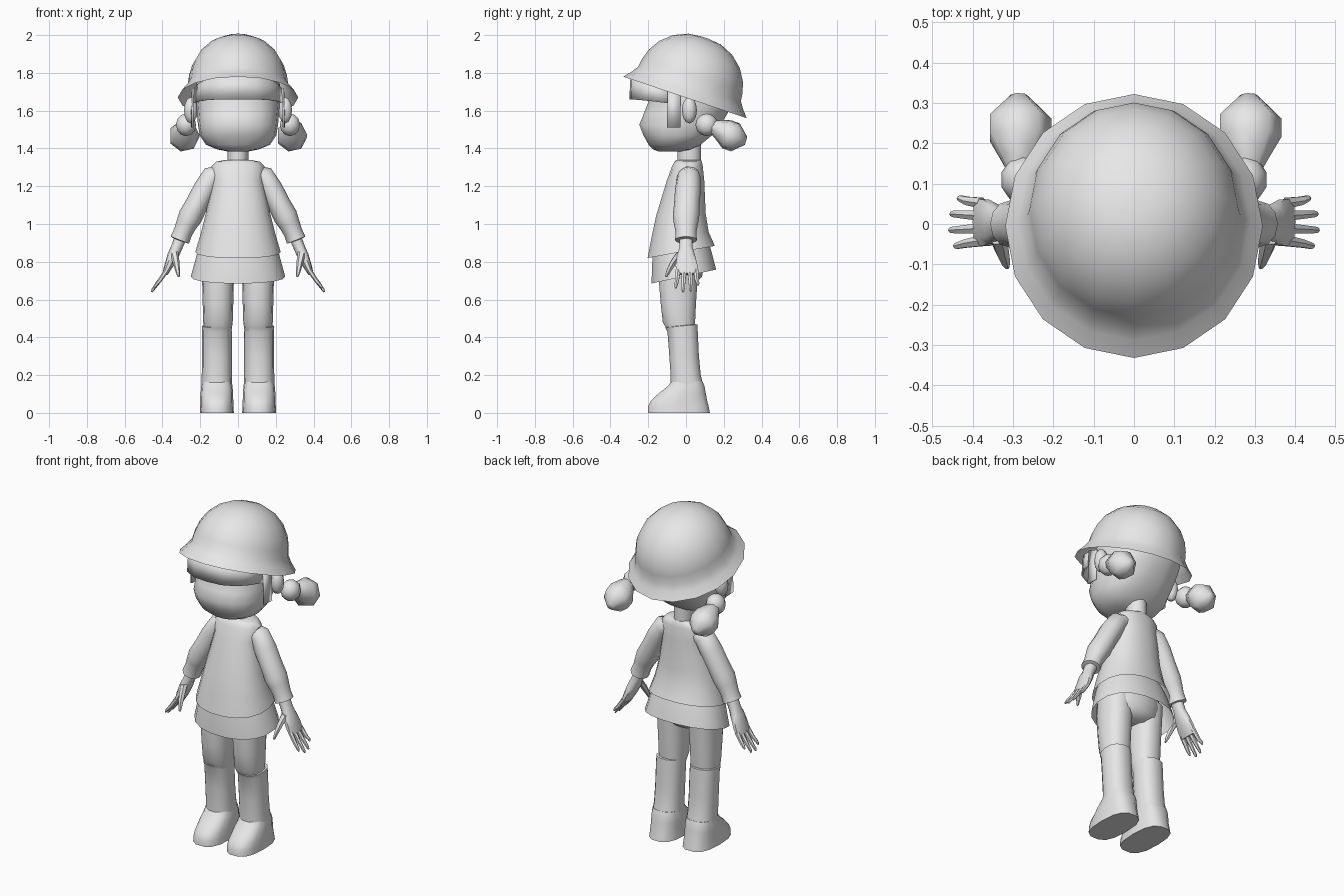
import bpy, bmesh, math
from mathutils import Vector

if "Cube" in bpy.data.objects:
    bpy.data.objects.remove(bpy.data.objects["Cube"])

grey = bpy.data.materials.new("light_grey")
grey.diffuse_color = (0.8, 0.8, 0.8, 1)
grey.use_nodes = True
grey.node_tree.nodes["Principled BSDF"].inputs["Base Color"].default_value = grey.diffuse_color


def finish(name, bm, angle=45):
    bmesh.ops.recalc_face_normals(bm, faces=bm.faces)
    me = bpy.data.meshes.new(name)
    bm.to_mesh(me)
    bm.free()
    ob = bpy.data.objects.new(name, me)
    me.materials.append(grey)
    bpy.context.collection.objects.link(ob)
    bpy.ops.object.select_all(action='DESELECT')
    ob.select_set(True)
    bpy.context.view_layer.objects.active = ob
    bpy.ops.object.shade_smooth_by_angle(angle=math.radians(angle))
    return ob


def loft(name, rings, n=16, caps=(True, True), power=1.0, angle=45):
    """Skin a tube through rings given as (centre, half axis u, half axis v)."""
    bm = bmesh.new()
    loops = []
    for c, u, v in rings:
        loop = []
        for i in range(n):
            a = 2 * math.pi * i / n
            ca, sa = math.cos(a), math.sin(a)
            ca = math.copysign(abs(ca) ** power, ca)
            sa = math.copysign(abs(sa) ** power, sa)
            loop.append(bm.verts.new(Vector(c) + Vector(u) * ca + Vector(v) * sa))
        loops.append(loop)
    for a, b in zip(loops, loops[1:]):
        for i in range(n):
            j = (i + 1) % n
            bm.faces.new((a[i], a[j], b[j], b[i]))
    if caps[0]:
        bm.faces.new(loops[0])
    if caps[1]:
        bm.faces.new(loops[-1])
    return finish(name, bm, angle)


def level(z, rx, y0, y1, x=0, slope=0):
    """Horizontal ring from front y0 to back y1, rising by slope to the back."""
    ry = (y1 - y0) / 2
    return ((x, (y0 + y1) / 2, z), (rx, 0, 0), (0, ry, slope * ry))


def limb(points, s):
    """Rings square to a path in the xz plane: (x, y, z, thickness, depth)."""
    out = []
    for i, (x, y, z, t, d) in enumerate(points):
        p, q = points[max(i - 1, 0)], points[min(i + 1, len(points) - 1)]
        dx, dz = q[0] - p[0], q[2] - p[2]
        k = t / math.hypot(dx, dz)
        out.append(((s * x, y, z), (-dz * k * s, 0, dx * k), (0, d, 0)))
    return out


def ball(name, loc, size, seg=12):
    bm = bmesh.new()
    bmesh.ops.create_uvsphere(bm, u_segments=seg, v_segments=seg // 2 + 1, radius=1)
    for v in bm.verts:
        v.co = Vector(loc) + Vector(a * b for a, b in zip(v.co, size))
    return finish(name, bm)


# Hat: dome and brim turned around a tilted axis
tilt = math.radians(18.6)
axis = Vector((0, math.sin(tilt), math.cos(tilt)))
side = Vector((0, math.cos(tilt), -math.sin(tilt)))
profile = [(.345, 0), (.312, .038), (.287, .075), (.28, .125), (.262, .18),
           (.225, .24), (.165, .293), (.09, .326), (.015, .334)]
loft("hat", [(Vector((0, -.005, 1.67)) + axis * h, (r * .925, 0, 0), side * r)
             for r, h in profile], 16, (False, True))

# Head and neck
loft("head", [level(1.385, .06, -.15, -.01), level(1.395, .11, -.175, .035),
              level(1.42, .17, -.2, .08), level(1.47, .203, -.228, .14),
              level(1.525, .212, -.25, .185), level(1.58, .217, -.228, .22),
              level(1.64, .222, -.205, .25), level(1.74, .222, -.195, .255),
              level(1.83, .18, -.15, .2), level(1.9, .09, -.07, .12)], 18, power=.85)
loft("neck", [level(1.3, .055, -.045, .08), level(1.43, .055, -.045, .08)], 12)

# Fringe with square side locks, tucked under the hat
half = [(0, -.3, 1.66), (.09, -.292, 1.66), (.165, -.25, 1.657), (.212, -.18, 1.65),
        (.237, -.1, 1.64), (.237, -.1, 1.51), (.24, -.03, 1.51)]
bm = bmesh.new()
cols = [(-x, y, z) for x, y, z in half[:0:-1]] + half
pairs = [(bm.verts.new((x, y, z)), bm.verts.new((x * .98, y * .98, 1.685 - .336 * y)))
         for x, y, z in cols]
for (a, b), (c, d) in zip(pairs, pairs[1:]):
    if (a.co.xy - c.co.xy).length > .001:
        bm.faces.new((a, c, d, b))
fringe = finish("fringe", bm)
mod = fringe.modifiers.new("thickness", 'SOLIDIFY')
mod.thickness = .01

# Shirt and skirt, hems higher at the back
loft("shirt", [level(1.34, .065, -.05, .08), level(1.33, .115, -.062, .085),
               level(1.305, .14, -.075, .09), level(1.23, .135, -.103, .098),
               level(1.05, .172, -.16, .106, slope=.05),
               level(.94, .2, -.186, .122, slope=.12),
               level(.852, .226, -.206, .155, slope=.18)], 18, (True, False), .9)
loft("skirt", [level(.9, .195, -.17, .11, slope=.2),
               level(.85, .215, -.18, .13, slope=.2),
               level(.722, .25, -.185, .162, slope=.215)], 18, (False, False), .9)
loft("hips", [level(.9, .17, -.14, .09), level(.78, .185, -.145, .095),
              level(.72, .16, -.13, .085), level(.685, .08, -.09, .05)], 16)

for s, tag in ((1, "left_"), (-1, "right_")):
    # Ear and pigtail
    ball(tag + "ear", (s * .25, .018, 1.602), (.038, .04, .07), 10)
    ball(tag + "hair_bead", (s * .275, .11, 1.525), (.056, .06, .06), 10)
    tail = [(.13, 1.517, .03), (.165, 1.504, .05), (.215, 1.475, .08),
            (.262, 1.458, .08), (.318, 1.44, .022)]
    loft(tag + "pigtail", [((s * .285, y, z), (r, 0, 0), (0, r * .3, r * .95))
                           for y, z, r in tail], 7, angle=50)

    # Sleeve with elbow fold and cuff
    loft(tag + "sleeve", limb([(.075, .015, 1.275, .04, .05), (.135, .015, 1.25, .06, .062),
                               (.175, .01, 1.185, .062, .068), (.215, .005, 1.11, .06, .068),
                               (.252, 0, 1.04, .064, .07), (.272, 0, 1.0, .056, .064),
                               (.292, 0, .955, .05, .055), (.308, 0, .915, .052, .058),
                               (.309, 0, .912, .03, .035)], s), 12)
    # Hand, four fingers and thumb
    loft(tag + "palm", limb([(.305, 0, .925, .032, .036), (.325, 0, .875, .03, .036),
                             (.345, .0, .83, .03, .05), (.367, .003, .78, .023, .06),
                             (.387, .005, .735, .014, .06)], s), 10, power=.85)
    for i, (y, spread, tip) in enumerate([(-.042, -.012, .66), (-.011, -.004, .64),
                                          (.021, .004, .645), (.052, .011, .675)]):
        x = .457 - (tip - .64) * .6
        loft(tag + "finger_%d" % (i + 1),
             limb([(.378, y, .755, .013, .015), (.415, y + spread / 2, .7, .011, .012),
                   (x - .006, y + spread, tip + .012, .008, .009),
                   (x, y + spread, tip, .004, .005)], s), 6)
    loft(tag + "thumb", limb([(.338, -.03, .85, .022, .022), (.328, -.065, .80, .018, .02),
                              (.32, -.09, .755, .013, .015),
                              (.314, -.105, .72, .006, .008)], s), 6)

    # Leg, tall boot and shoe
    x = s * .106
    loft(tag + "thigh", [level(.82, .086, -.14, .07, x), level(.7, .084, -.146, .063, x),
                         level(.58, .081, -.136, .055, x), level(.48, .078, -.125, .05, x),
                         level(.42, .07, -.09, .045, x)], 14, power=.85)
    x = s * .112
    loft(tag + "boot", [level(.462, .07, -.1, .05, x, .1), level(.46, .078, -.112, .062, x, .1),
                        level(.43, .079, -.1, .064, x), level(.3, .079, -.09, .07, x),
                        level(.2, .08, -.083, .08, x), level(.13, .082, -.085, .098, x)],
         14, power=.85)
    loft(tag + "shoe", [level(.165, .079, -.08, .09, x), level(.14, .083, -.1, .1, x),
                        level(.105, .086, -.145, .107, x), level(.065, .087, -.188, .115, x),
                        level(.035, .088, -.204, .123, x), level(0, .09, -.205, .13, x)],
         14, power=.75)
